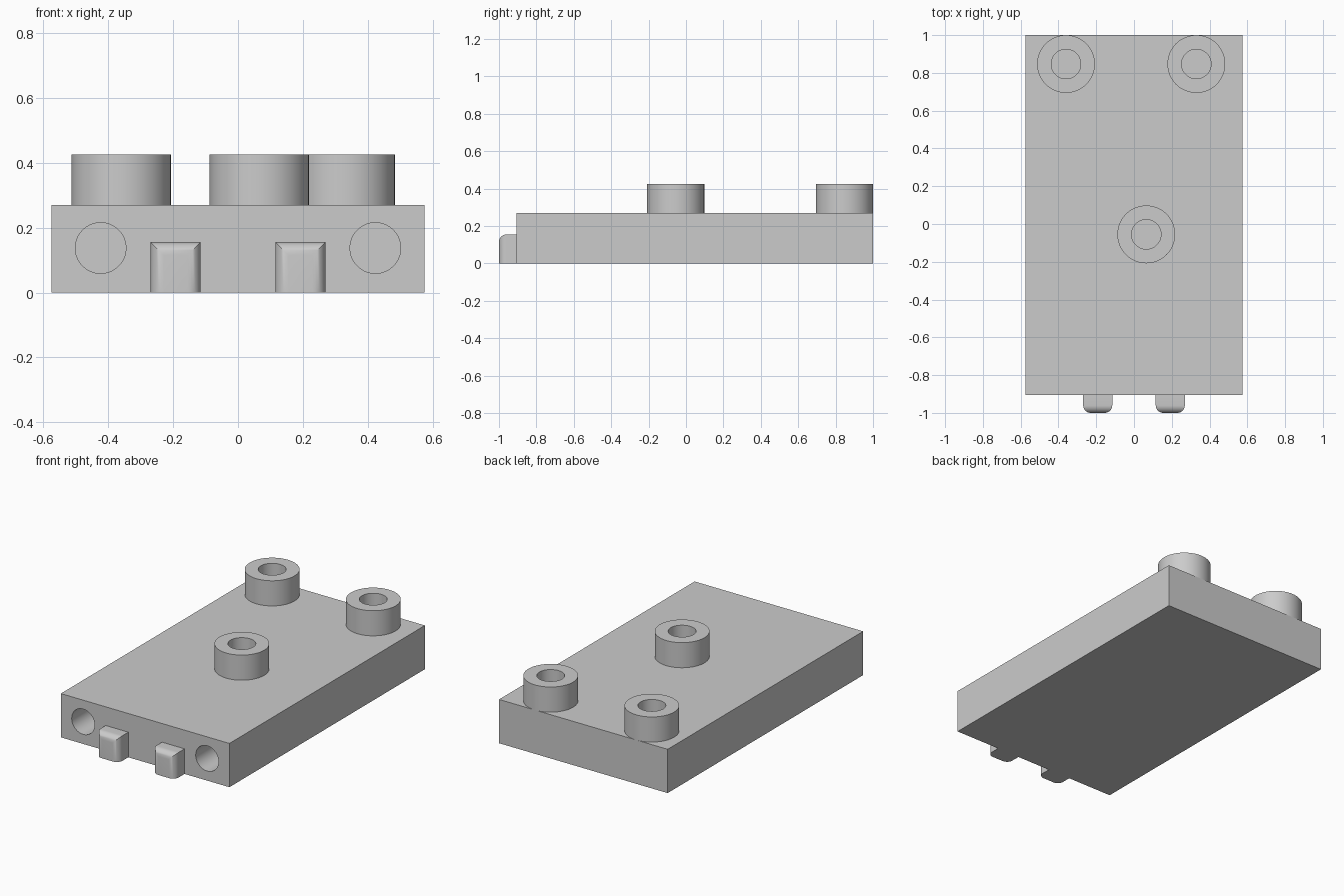
import bpy, bmesh, math
from mathutils import Matrix, Vector

if "Cube" in bpy.data.objects:
    bpy.data.objects.remove(bpy.data.objects["Cube"])

grey = bpy.data.materials.new("plain grey")
grey.use_nodes = True
COLOUR = (0.6, 0.6, 0.6, 1)
grey.diffuse_color = COLOUR
grey.node_tree.nodes["Principled BSDF"].inputs["Base Color"].default_value = COLOUR

PLATE_TOP = 0.27
PLATE_FRONT = -0.905


def finish(name, bm):
    """Turn a bmesh into a named, coloured object."""
    bmesh.ops.recalc_face_normals(bm, faces=bm.faces[:])
    mesh = bpy.data.meshes.new(name)
    bm.to_mesh(mesh)
    bm.free()
    mesh.materials.append(grey)
    obj = bpy.data.objects.new(name, mesh)
    bpy.context.collection.objects.link(obj)
    return obj


def smooth(obj):
    bpy.ops.object.select_all(action='DESELECT')
    obj.select_set(True)
    bpy.context.view_layer.objects.active = obj
    bpy.ops.object.shade_smooth_by_angle(angle=math.radians(30))


def box(low, high):
    low, high = Vector(low), Vector(high)
    bm = bmesh.new()
    place = Matrix.Translation((low + high) / 2) @ Matrix.Diagonal((*(high - low), 1))
    bmesh.ops.create_cube(bm, size=1, matrix=place)
    return bm


# Base plate with two blind holes in its front edge
plate = finish("base_plate", box((-0.575, PLATE_FRONT, 0), (0.575, 1, PLATE_TOP)))
for side, x in (("left", 0.423), ("right", -0.423)):
    bm = bmesh.new()
    place = Matrix.Translation((x, PLATE_FRONT, 0.137)) @ Matrix.Rotation(math.pi / 2, 4, 'X')
    bmesh.ops.create_cone(bm, cap_ends=True, segments=64, radius1=0.078,
                          radius2=0.078, depth=0.4, matrix=place)
    cutter = finish(side + "_hole_cutter", bm)
    cutter.hide_render = True
    cut = plate.modifiers.new(side + "_hole", 'BOOLEAN')
    cut.operation, cut.solver, cut.object = 'DIFFERENCE', 'EXACT', cutter
    bpy.context.view_layer.objects.active = plate
    bpy.ops.object.modifier_apply(modifier=cut.name)
    bpy.data.objects.remove(cutter)
smooth(plate)

# Hollow round bosses standing on the plate
OUTER, INNER, BOSS_TOP = 0.153, 0.078, 0.425
for name, x, y in (("back_right_boss", -0.36, 0.847),
                   ("back_left_boss", 0.33, 0.847),
                   ("middle_boss", 0.065, -0.055)):
    bm = bmesh.new()
    profile = ((OUTER, PLATE_TOP), (OUTER, BOSS_TOP), (INNER, BOSS_TOP), (INNER, PLATE_TOP))
    verts = [bm.verts.new((r, 0, z)) for r, z in profile]
    edges = [bm.edges.new(pair) for pair in zip(verts, verts[1:])]
    bmesh.ops.spin(bm, geom=verts + edges, cent=(0, 0, 0), axis=(0, 0, 1),
                   angle=math.tau, steps=64)
    bmesh.ops.remove_doubles(bm, verts=bm.verts[:], dist=0.0001)
    boss = finish(name, bm)
    boss.location = (x, y, 0)
    smooth(boss)

# Front tabs, rounded along the top and side edges of the front face
for side, x in (("left", 0.192), ("right", -0.192)):
    bm = box((x - 0.077, -1, 0), (x + 0.077, PLATE_FRONT, 0.155))
    front = [e for e in bm.edges
             if all(v.co.y < -0.99 for v in e.verts) and any(v.co.z > 0.1 for v in e.verts)]
    bmesh.ops.bevel(bm, geom=front, offset=0.04, segments=8, profile=0.5, affect='EDGES')
    smooth(finish(side + "_front_tab", bm))
